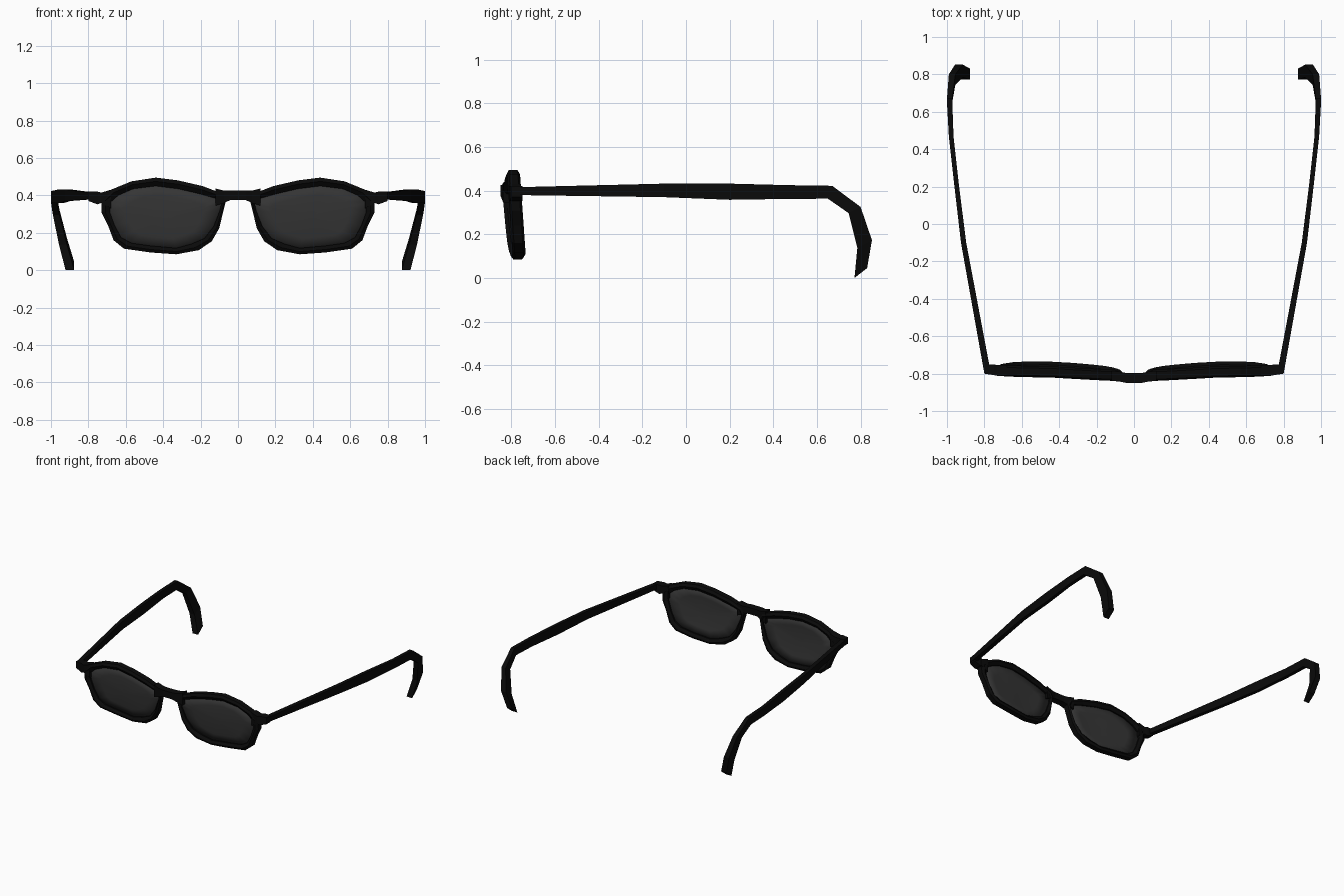
import bpy
import bmesh

old = bpy.data.objects.get("Cube")
if old:
    bpy.data.objects.remove(old, do_unlink=True)


def make_material(name, value, roughness):
    mat = bpy.data.materials.new(name)
    mat.use_nodes = True
    colour = (value, value, value, 1)
    mat.diffuse_color = colour
    bsdf = mat.node_tree.nodes["Principled BSDF"]
    bsdf.inputs["Base Color"].default_value = colour
    bsdf.inputs["Roughness"].default_value = roughness
    return mat


frame_black = make_material("frame black", 0.003, 0.6)
lens_grey = make_material("lens dark grey", 0.035, 0.5)


def loft(name, rings, mat, closed=False, capped=True, smooth=False):
    """Skin a series of equal-sized point rings into one mesh."""
    bm = bmesh.new()
    loops = [[bm.verts.new(p) for p in ring] for ring in rings]
    pairs = list(zip(loops, loops[1:]))
    if closed:
        pairs.append((loops[-1], loops[0]))
    for a, b in pairs:
        for i in range(len(a)):
            j = (i + 1) % len(a)
            bm.faces.new((a[i], a[j], b[j], b[i]))
    if capped:
        bm.faces.new(loops[0])
        bm.faces.new(loops[-1])
    bmesh.ops.recalc_face_normals(bm, faces=bm.faces)
    for face in bm.faces:
        face.smooth = smooth
    mesh = bpy.data.meshes.new(name)
    bm.to_mesh(mesh)
    bm.free()
    mesh.materials.append(mat)
    obj = bpy.data.objects.new(name, mesh)
    bpy.context.collection.objects.link(obj)
    return obj


def front_depth(x, z):
    """Wrap and tilt of the front of the glasses."""
    return -0.82 + 0.07 * min(x, 0.45) + 0.07 * (0.45 - z)


def box_ring(x, top, bottom, front, back):
    return [(x, front, top), (x, back, top), (x, back, bottom), (x, front, bottom)]


# Matching outer and inner outlines of one rim, as x and z
outer = [(.19, .45), (.32, .48), (.44, .495), (.57, .475), (.68, .43), (.73, .385),
         (.73, .31), (.695, .24), (.665, .16), (.61, .115), (.47, .095), (.33, .085),
         (.21, .107), (.14, .155), (.1, .225), (.08, .31), (.065, .37), (.085, .41)]
inner = [(.2, .407), (.32, .435), (.44, .45), (.56, .435), (.64, .4), (.685, .36),
         (.685, .31), (.66, .24), (.625, .175), (.57, .145), (.465, .13), (.33, .118),
         (.25, .14), (.18, .17), (.13, .235), (.097, .32), (.09, .355), (.107, .38)]

# Rim section: position from outer to inner edge, and depth
rim_section = [(0, -.02), (.45, -.03), (1, -.014), (1, .014), (.45, .03), (0, .02)]

# Temple stations: top y and z, bottom y and z, outer x, inner x
arm_stations = [(-.8, .415, -.8, .38, .8, .765),
                (-.1, .432, -.1, .37, .925, .897),
                (.2, .432, .2, .358, .96, .935),
                (.47, .425, .47, .362, .99, .965),
                (.67, .422, .65, .363, 1, .972),
                (.8, .325, .745, .297, .99, .955),
                (.852, .173, .785, .137, .957, .915),
                (.83, .045, .772, 0, .922, .876)]

# End piece sections: x, top, bottom, front, back
hinge_sections = [(.68, .43, .33, -.81, -.755), (.73, .415, .36, -.812, -.755),
                  (.75, .42, .352, -.808, -.75), (.8, .42, .37, -.8, -.75)]

for side, sign in (("left", 1), ("right", -1)):
    # Rim
    rings = []
    for (ox, oz), (ix, iz) in zip(outer, inner):
        ring = []
        for t, depth in rim_section:
            x, z = ox + (ix - ox) * t, oz + (iz - oz) * t
            ring.append((sign * x, front_depth(x, z) + depth, z))
        rings.append(ring)
    loft(side + "_rim", rings, frame_black, closed=True, capped=False)

    # Lens, gently domed thin shell seated inside the rim
    cx = sum(p[0] for p in inner) / len(inner)
    cz = sum(p[1] for p in inner) / len(inner)
    rings = []
    for face_offset, scales in ((-.003, (.1, .4, .7, 1.04)), (.003, (1.04, .7, .4, .1))):
        for s in scales:
            ring = []
            for px, pz in inner:
                x, z = cx + (px - cx) * s, cz + (pz - cz) * s
                y = front_depth(x, z) + face_offset - 0.012 * (1 - s * s)
                ring.append((sign * x, y, z))
            rings.append(ring)
    loft(side + "_lens", rings, lens_grey, smooth=True)

    # End piece joining rim and temple
    loft(side + "_hinge", [box_ring(sign * s[0], *s[1:]) for s in hinge_sections],
         frame_black)

    # Temple with hooked ear tip
    rings = [[(sign * xo, ty, tz), (sign * xi, ty, tz),
              (sign * xi, by, bz), (sign * xo, by, bz)]
             for ty, tz, by, bz, xo, xi in arm_stations]
    loft(side + "_temple", rings, frame_black)

# Nose bridge, arched and flared into the rims
half = [(.12, .437, .345, -.838, -.785), (.075, .425, .36, -.843, -.79),
        (.04, .425, .375, -.85, -.797)]
bridge = [box_ring(-s[0], *s[1:]) for s in half]
bridge += [box_ring(*s) for s in reversed(half)]
loft("nose_bridge", bridge, frame_black)
